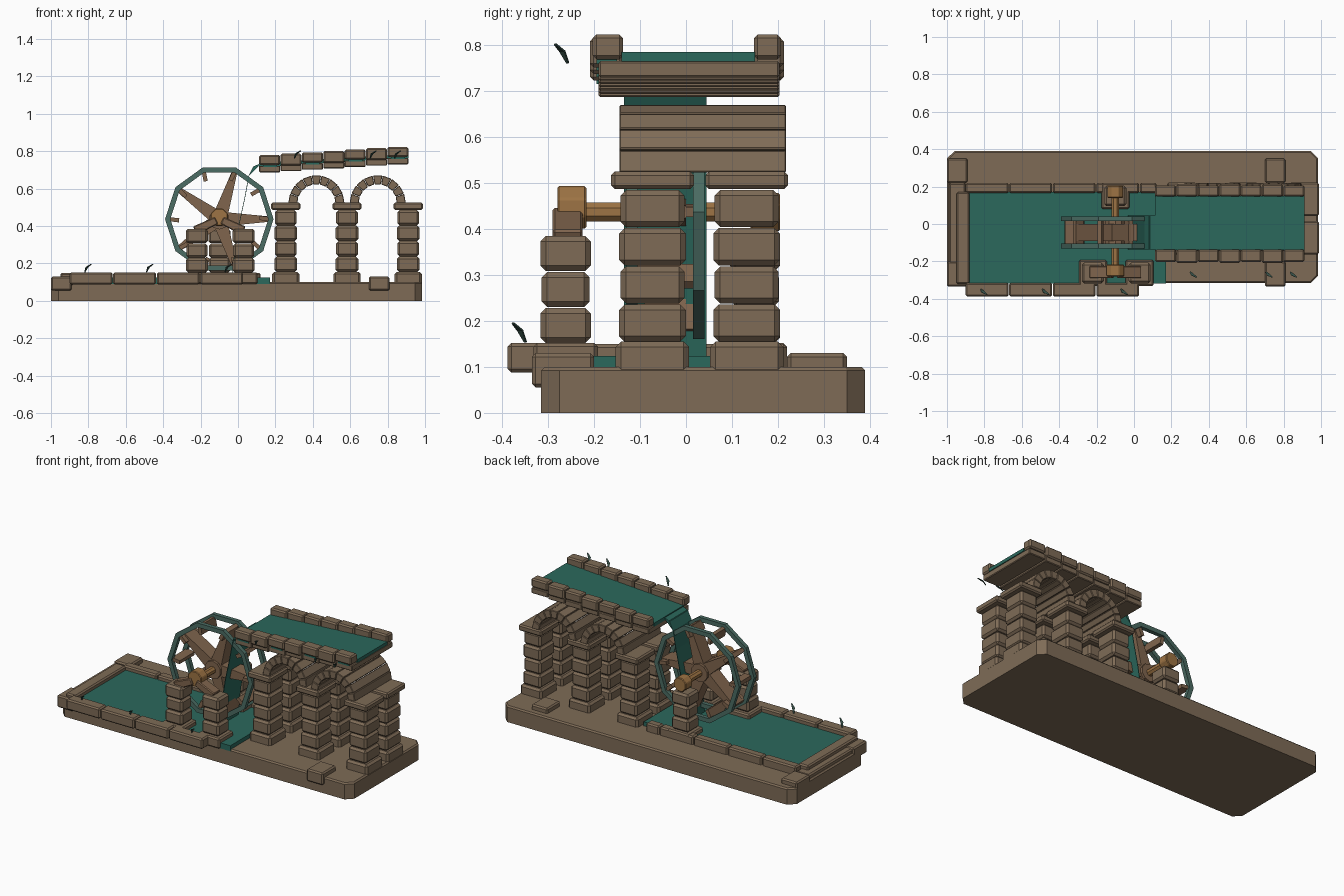
import bpy, bmesh
from math import sin, cos, pi, radians

cube = bpy.data.objects.get("Cube")
if cube:
    bpy.data.objects.remove(cube)


def material(name, rgb):
    m = bpy.data.materials.new(name)
    m.use_nodes = True
    m.diffuse_color = (*rgb, 1)
    node = next(n for n in m.node_tree.nodes if n.type == 'BSDF_PRINCIPLED')
    node.inputs["Base Color"].default_value = (*rgb, 1)
    node.inputs["Roughness"].default_value = 0.9
    return m


STONE = material("brown stone", (0.21, 0.148, 0.094))
WATER = material("teal water", (0.024, 0.138, 0.107))
RIM = material("weathered teal wood", (0.07, 0.15, 0.125))
WOOD = material("golden wood", (0.34, 0.174, 0.058))
PLANK = material("brown wood", (0.215, 0.13, 0.075))
LEAF = material("dark leaf", (0.035, 0.075, 0.06))


def finish(name, bm, mat):
    bmesh.ops.recalc_face_normals(bm, faces=bm.faces)
    me = bpy.data.meshes.new(name)
    bm.to_mesh(me)
    bm.free()
    me.materials.append(mat)
    ob = bpy.data.objects.new(name, me)
    bpy.context.collection.objects.link(ob)
    return ob


def prism(name, pts, y0, y1, mat, bevel=0.0):
    """Extrude an XZ outline from y0 to y1."""
    bm = bmesh.new()
    face = bm.faces.new([bm.verts.new((x, y0, z)) for x, z in pts])
    ext = bmesh.ops.extrude_face_region(bm, geom=[face])
    bmesh.ops.translate(bm, vec=(0, y1 - y0, 0),
                        verts=[v for v in ext["geom"] if isinstance(v, bmesh.types.BMVert)])
    bmesh.ops.recalc_face_normals(bm, faces=bm.faces)
    if bevel:
        bmesh.ops.bevel(bm, geom=bm.edges[:], offset=bevel, segments=1,
                        affect='EDGES', clamp_overlap=True)
    return finish(name, bm, mat)


def block(name, x0, x1, y0, y1, z0, z1, mat=STONE, bevel=0.008):
    return prism(name, [(x0, z0), (x1, z0), (x1, z1), (x0, z1)], y0, y1, mat, bevel)


def beam(name, p, q, w0, w1, y0, y1, mat, bevel=0.0):
    """Tapering plank running from p to q in the XZ plane."""
    dx, dz = q[0] - p[0], q[1] - p[1]
    n = (dx * dx + dz * dz) ** 0.5
    nx, nz = -dz / n / 2, dx / n / 2
    pts = [(p[0] + nx * w0, p[1] + nz * w0), (p[0] - nx * w0, p[1] - nz * w0),
           (q[0] - nx * w1, q[1] - nz * w1), (q[0] + nx * w1, q[1] + nz * w1)]
    return prism(name, pts, y0, y1, mat, bevel)


def polar(cx, cz, r, a):
    return cx + r * cos(a), cz + r * sin(a)


def disc(name, cx, cz, r, y0, y1, mat, sides=8, bevel=0.0):
    pts = [polar(cx, cz, r, 2 * pi * (i + 0.5) / sides) for i in range(sides)]
    return prism(name, pts, y0, y1, mat, bevel)


def pillar(name, cx, cy, w, d, z0, z1, count):
    """Stack of chamfered stones, alternately a touch narrower."""
    h = (z1 - z0) / count
    for i in range(count):
        k = 0.003 * (i % 2)
        block(name, cx - w / 2 + k, cx + w / 2 - k, cy - d / 2 + k, cy + d / 2 - k,
              z0 + i * h, z0 + (i + 1) * h - 0.002, bevel=0.012)


# Foundation slab with cut corners
bm = bmesh.new()
c = 0.04
X0, X1, Y0, Y1 = -1, 0.985, -0.315, 0.39
outline = [(X0 + c, Y0), (X1 - c, Y0), (X1, Y0 + c), (X1, Y1 - c),
           (X1 - c, Y1), (X0 + c, Y1), (X0, Y1 - c), (X0, Y0 + c)]
low = [bm.verts.new((x, y, 0)) for x, y in outline]
face = bm.faces.new(low)
ext = bmesh.ops.extrude_face_region(bm, geom=[face])
bmesh.ops.translate(bm, vec=(0, 0, 0.1),
                    verts=[v for v in ext["geom"] if isinstance(v, bmesh.types.BMVert)])
bmesh.ops.recalc_face_normals(bm, faces=bm.faces)
rim_edges = [e for e in bm.edges if all(v.co.z > 0.05 for v in e.verts)]
bmesh.ops.bevel(bm, geom=rim_edges, offset=0.008, segments=1, affect='EDGES')
finish("foundation", bm, STONE)

# Loose foundation stones
for x in (-1, 0.7):
    block("foundation_stone_front", x, x + 0.11, -0.335, -0.2, 0.055, 0.13)
    block("foundation_stone_back", x, x + 0.11, 0.22, 0.35, 0.06, 0.13)

# Pool walls and pool water
for i in range(4):
    x = -0.9 + i * 0.233
    block("pool_wall_front", x, x + 0.229, -0.388, -0.315, 0.088, 0.152)
    block("pool_wall_back", x, x + 0.229, 0.165, 0.22, 0.08, 0.15)
block("pool_wall_left", -0.95, -0.88, -0.32, 0.17, 0.08, 0.15)
block("pool_wall_left_corner", -0.99, -0.9, -0.33, 0.22, 0.08, 0.125)
block("pool_wall_back_end", 0.032, 0.12, 0.165, 0.22, 0.08, 0.15)
block("pool_water", -0.9, 0.17, -0.318, 0.17, 0.09, 0.124, WATER, 0)

# Wheel supports: two front pillars, one back pillar
for cx, cy in ((-0.22, -0.262), (0.03, -0.262), (-0.1, 0.15)):
    block("support_base", cx - 0.075, cx + 0.075, cy - 0.07, cy + 0.07, 0.09, 0.152)
    pillar("support_pillar", cx, cy, 0.118, 0.11, 0.152, 0.387, 3)

# Axle, bearings and braces
AX, AZ = -0.1, 0.437
disc("axle", AX, AZ, 0.022, -0.25, 0.2, WOOD)
disc("front_bearing", AX, 0.447, 0.05, -0.28, -0.217, WOOD, 8, 0.004)
disc("back_bearing", AX, 0.437, 0.045, 0.14, 0.205, WOOD, 8, 0.004)
for s in (-1, 1):
    beam("axle_brace", (AX + s * 0.13, 0.375), (AX + s * 0.015, 0.43), 0.05, 0.04,
         -0.29, -0.225, PLANK, 0.005)

# Water wheel: ten-sided rims, cross planks and five spokes
R = 0.29
W0, W1 = -0.13, 0.04
for i in range(10):
    a, b = i * pi / 5, (i + 1) * pi / 5
    seg = [polar(AX, AZ, r, t) for r, t in ((R, a), (R, b), (R - 0.028, b), (R - 0.028, a))]
    for y in (W0, W1 - 0.025):
        prism("wheel_rim", seg, y, y + 0.025, RIM)
    beam("wheel_paddle", polar(AX, AZ, R - 0.075, a + 0.03), polar(AX, AZ, R - 0.02, a),
         0.022, 0.022, W0 + 0.012, W1 - 0.012, PLANK)
for i in range(5):
    a = radians(72 * i)
    beam("wheel_spoke", polar(AX, AZ, 0.03, a), polar(AX, AZ, R - 0.02, a),
         0.075, 0.028, -0.09, 0.0, PLANK)
disc("wheel_hub", AX, AZ, 0.055, -0.105, 0.015, PLANK, 10)

# Aqueduct pillars in two rows
for cx in (0.255, 0.583, 0.91):
    for cy in (-0.073, 0.132):
        block("pillar_base", cx - 0.073, cx + 0.073, cy - 0.08, cy + 0.08, 0.062, 0.155, bevel=0.012)
        pillar("aqueduct_pillar", cx, cy, 0.122, 0.145, 0.155, 0.487, 4)
        block("pillar_cap", cx - 0.078, cx + 0.078, cy - 0.09, cy + 0.09, 0.487, 0.525)

# Arches of wedge stones
STONES = 9
for cx in (0.419, 0.747):
    for i in range(STONES):
        a = pi * i / STONES + 0.008
        b = pi * (i + 1) / STONES - 0.008
        wedge = [polar(cx, 0.522, r, t) for r, t in ((0.102, a), (0.15, a), (0.15, b), (0.102, b))]
        prism("arch_stone", wedge, -0.145, 0.218, STONE, 0.003)

# Sloping trough, stepping up stone by stone
N = 7
L = 0.8 / N
for i in range(N):
    x, z = 0.113 + i * L, 0.0072 * i
    k = 0.006 * (i % 2)
    block("trough_floor", x, x + L - 0.002, -0.19, 0.203, 0.687 + z, 0.722 + z, bevel=0.004)
    gap = 0 if i % 2 else 0.01
    for y0, y1 in ((-0.203 - k, -0.137), (0.148, 0.207 + k)):
        block("trough_wall", x, x + L - 0.002, y0, y1, 0.716 + gap + z, 0.78 + z)
    if not i % 2:
        block("trough_seep", x + 0.02, x + L - 0.02, -0.195, -0.15, 0.716 + z, 0.728 + z, WATER, 0)
prism("trough_water", [(0.113, 0.715), (0.912, 0.765), (0.912, 0.785), (0.113, 0.738)],
      -0.14, 0.15, WATER)

# Waterfall sheet pouring through the wheel
fall = [(0.125, 0.737), (0.085, 0.72), (0.06, 0.67), (0.04, 0.56),
        (0.01, 0.42), (-0.015, 0.27), (-0.03, 0.12)]
prism("waterfall", fall + [(x - 0.004, z - 0.003) for x, z in reversed(fall)],
      -0.135, 0.045, WATER)

# Small bent leaf blades
blades = [(x, -0.362, 0.155) for x in (-0.82, -0.49, -0.07)]
blades += [(x, -0.27, 0.762) for x in (0.3, 0.705, 0.835)]
for x, y, z in blades:
    bm = bmesh.new()
    rows = []
    for dx, dy, dz, w in ((0, 0.014, 0, 0.004), (0.01, 0.002, 0.026, 0.011), (0.034, -0.014, 0.042, 0.004)):
        rows.append([bm.verts.new((x + dx - w / 2, y + dy - w / 2, z + dz)),
                     bm.verts.new((x + dx + w / 2, y + dy + w / 2, z + dz))])
    for p, q in zip(rows, rows[1:]):
        bm.faces.new((p[0], p[1], q[1], q[0]))
    blade = finish("leaf_blade", bm, LEAF)
    blade.modifiers.new("thickness", 'SOLIDIFY').thickness = 0.004
